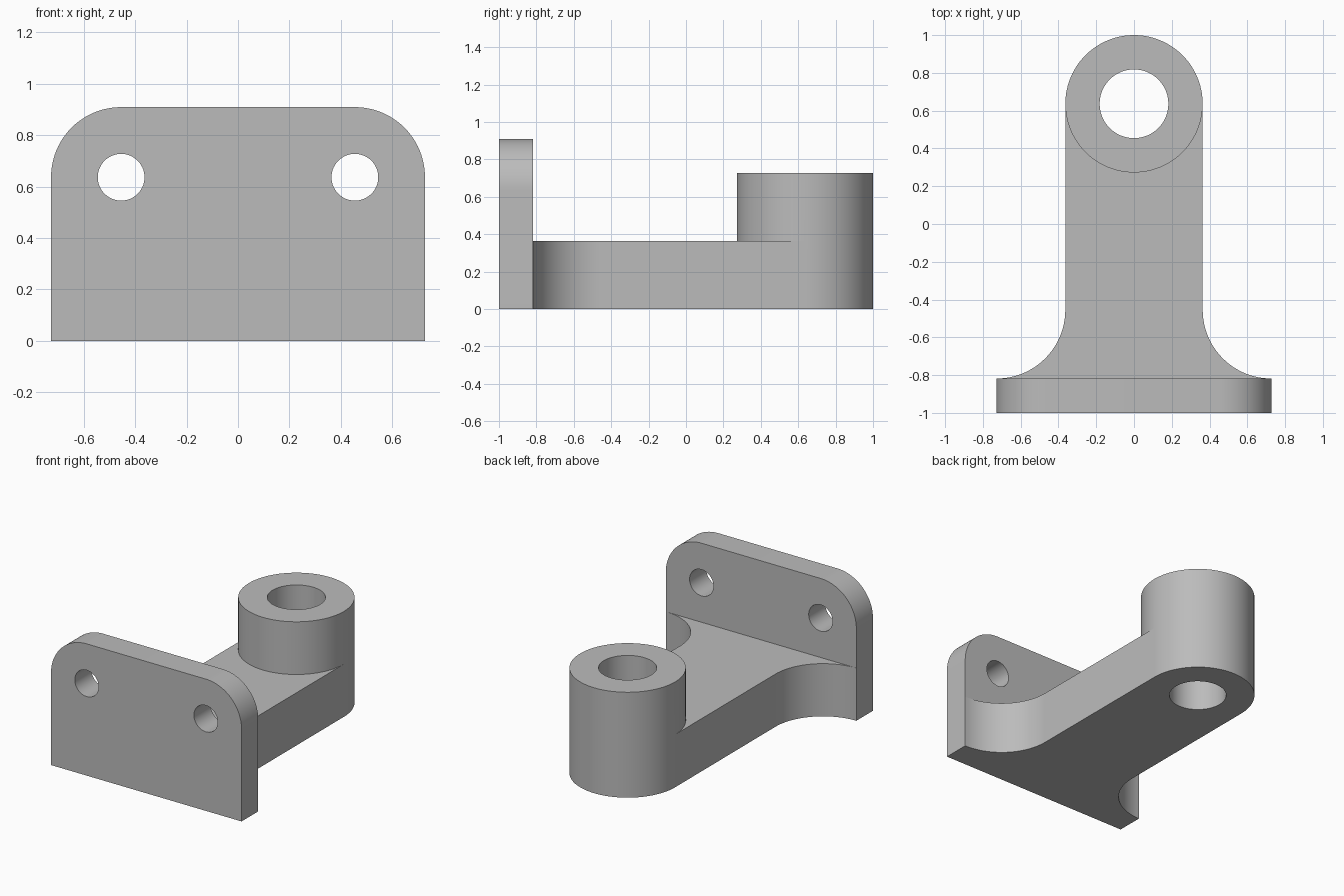
import bpy
import bmesh
from math import pi, cos, sin
from mathutils import Matrix, Vector

if "Cube" in bpy.data.objects:
    bpy.data.objects.remove(bpy.data.objects["Cube"], do_unlink=True)

U = 1 / 55               # one design unit; the bracket is 110 units long
SEG = 96                 # sides of a full circle

grey = bpy.data.materials.new("plain grey")
grey.use_nodes = True
colour = (0.5, 0.5, 0.5, 1)
grey.diffuse_color = colour
grey.node_tree.nodes["Principled BSDF"].inputs["Base Color"].default_value = colour


def arc(cx, cy, r, start, end):
    """Points along an arc, angles in quarter turns."""
    n = max(1, round(abs(end - start) * SEG / 4))
    angles = [(start + (end - start) * i / n) * pi / 2 for i in range(n + 1)]
    return [(cx + r * cos(a), cy + r * sin(a)) for a in angles]


def prism(name, outline, low, high, upright=False):
    """Extrude an outline along z, or along y when upright."""
    bm = bmesh.new()
    base = bm.faces.new([bm.verts.new((x * U, y * U, low * U)) for x, y in outline])
    top = bmesh.ops.extrude_face_region(bm, geom=[base])["geom"]
    bmesh.ops.translate(bm, vec=Vector((0, 0, (high - low) * U)),
                        verts=[v for v in top if isinstance(v, bmesh.types.BMVert)])
    if upright:
        swap = Matrix(((1, 0, 0, 0), (0, 0, 1, 0), (0, 1, 0, 0), (0, 0, 0, 1)))
        bmesh.ops.transform(bm, matrix=swap, verts=bm.verts)
    bmesh.ops.recalc_face_normals(bm, faces=bm.faces)
    mesh = bpy.data.meshes.new(name)
    bm.to_mesh(mesh)
    bm.free()
    mesh.materials.append(grey)
    obj = bpy.data.objects.new(name, mesh)
    bpy.context.collection.objects.link(obj)
    return obj


def combine(target, other, operation):
    """Apply a boolean and discard the helper."""
    mod = target.modifiers.new("combine", "BOOLEAN")
    mod.operation, mod.solver, mod.object = operation, "EXACT", other
    bpy.ops.object.select_all(action="DESELECT")
    bpy.context.view_layer.objects.active = target
    target.select_set(True)
    bpy.ops.object.modifier_apply(modifier=mod.name)
    bpy.data.objects.remove(other, do_unlink=True)


def circle(cx, cy, r):
    return arc(cx, cy, r, 0, 4)[:-1]


# Mounting plate with two rounded upper corners
plate_outline = [(-40, 0), (40, 0)] + arc(25, 35, 15, 0, 1) + arc(-25, 35, 15, 1, 2)
bracket = prism("bracket", plate_outline, -55, -45, upright=True)

# Arm with a rounded end, flaring into the plate
arm_outline = arc(40, -25, 20, 3, 2) + arc(0, 35, 20, 0, 2) + arc(-40, -25, 20, 0, -1)
combine(bracket, prism("arm", arm_outline, 0, 20), "UNION")

# Round boss standing on the arm's end
combine(bracket, prism("boss", circle(0, 35, 20), 20, 40), "UNION")

# Bore through the boss, and two bolt holes through the plate
combine(bracket, prism("bore", circle(0, 35, 10), -5, 45), "DIFFERENCE")
for side in (-1, 1):
    hole = prism("bolt_hole", circle(25 * side, 35, 5), -60, -40, upright=True)
    combine(bracket, hole, "DIFFERENCE")

bpy.ops.object.shade_smooth_by_angle(angle=pi / 6)
